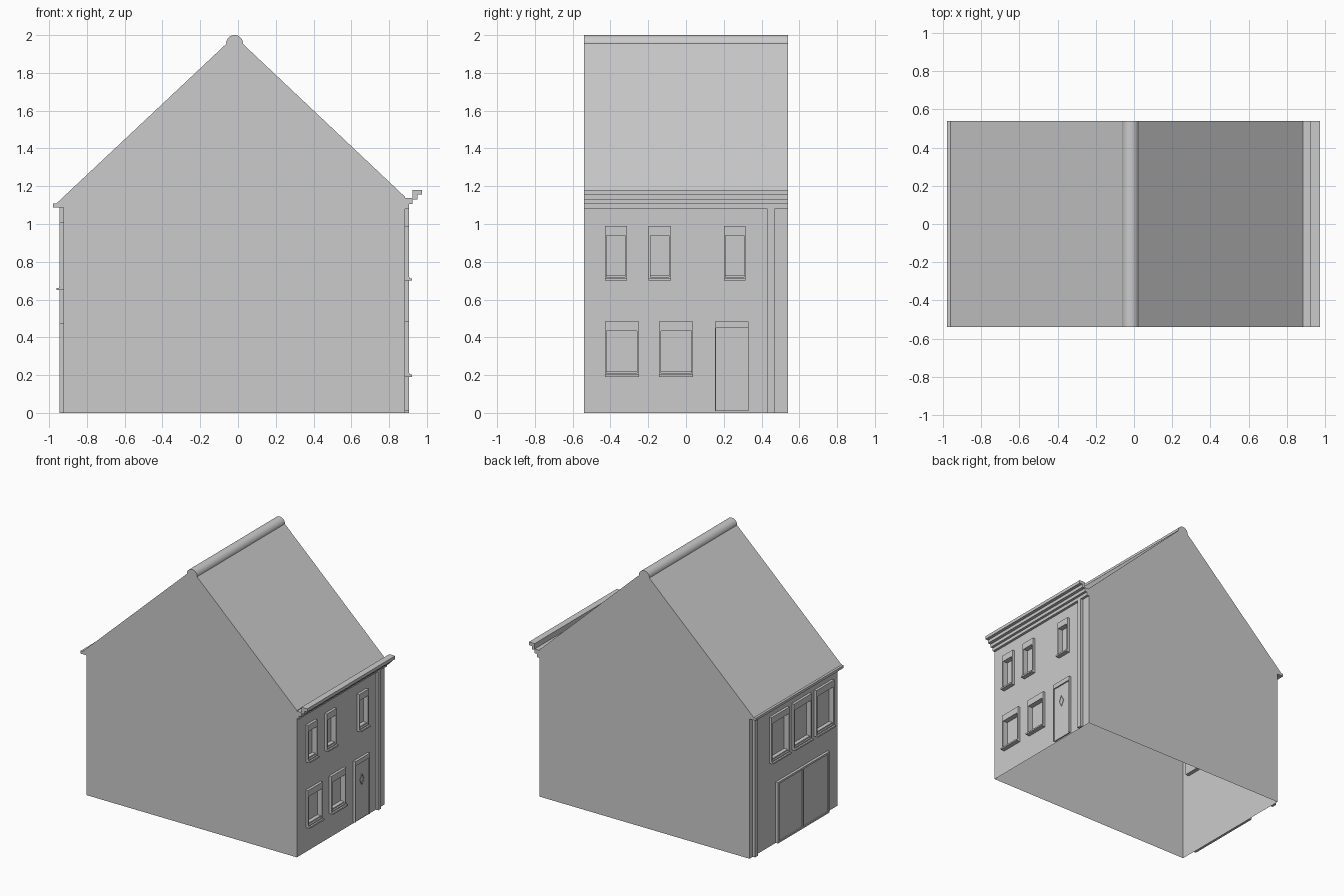
import bpy, bmesh, math

if "Cube" in bpy.data.objects:
    bpy.data.objects.remove(bpy.data.objects["Cube"])

grey = bpy.data.materials.new("plain grey")
grey.use_nodes = True
colour = (0.6, 0.6, 0.6, 1)
grey.diffuse_color = colour
grey.node_tree.nodes["Principled BSDF"].inputs["Base Color"].default_value = colour

HALF = 0.54              # half of the house depth
LEFT, RIGHT = -0.925, 0.885
EAVE = 1.143
APEX = (-0.018, 1.995)


def finish(name, bm, recalc=True):
    if recalc:
        bmesh.ops.recalc_face_normals(bm, faces=bm.faces)
    mesh = bpy.data.meshes.new(name)
    bm.to_mesh(mesh)
    bm.free()
    mesh.materials.append(grey)
    obj = bpy.data.objects.new(name, mesh)
    bpy.context.collection.objects.link(obj)
    return obj


def add_face(bm, points):
    return bm.faces.new([bm.verts.new(p) for p in points])


def extrude_profile(name, profile):
    """Closed x-z profile swept over the whole depth."""
    bm = bmesh.new()
    face = add_face(bm, [(x, -HALF, z) for x, z in profile])
    new = bmesh.ops.extrude_face_region(bm, geom=[face], use_keep_orig=True)["geom"]
    verts = [v for v in new if isinstance(v, bmesh.types.BMVert)]
    bmesh.ops.translate(bm, verts=verts, vec=(0, 2 * HALF, 0))
    return finish(name, bm)


def blocks(name, wall, boxes):
    """Boxes on a side wall: (inner, outer, y0, y1, z0, z1), offsets from the wall."""
    sign = 1 if wall > 0 else -1
    bm = bmesh.new()
    for a, b, y0, y1, z0, z1 in boxes:
        cube = bmesh.ops.create_cube(bm, size=1)["verts"]
        for v in cube:
            v.co.x = wall + sign * (b if v.co.x > 0 else a)
            v.co.y = y1 if v.co.y > 0 else y0
            v.co.z = z1 if v.co.z > 0 else z0
    return finish(name, bm)


def side_wall(name, wall, holes):
    """Thin wall sheet with rectangular openings."""
    ys = sorted({-HALF, HALF} | {y for h in holes for y in h[:2]})
    zs = sorted({0, EAVE} | {z for h in holes for z in h[2:]})
    bm = bmesh.new()
    for y0, y1 in zip(ys, ys[1:]):
        for z0, z1 in zip(zs, zs[1:]):
            cy, cz = (y0 + y1) / 2, (z0 + z1) / 2
            if any(h[0] < cy < h[1] and h[2] < cz < h[3] for h in holes):
                continue
            quad = [(wall, y0, z0), (wall, y1, z0), (wall, y1, z1), (wall, y0, z1)]
            add_face(bm, quad if wall > 0 else quad[::-1])
    bmesh.ops.remove_doubles(bm, verts=bm.verts, dist=0.0001)
    finish(name, bm, recalc=False)


def window(name, wall, y0, y1, z0, z1):
    """Lintel, stepped sill, deep frame and recessed pane; returns its opening."""
    low, high, t = z0 + 0.02, z1 - 0.04, 0.01
    blocks(name + "_lintel", wall, [(0, 0.02, y0, y1, high, z1)])
    blocks(name + "_sill", wall, [(0, 0.035, y0, y1, z0, z0 + 0.012),
                                  (0, 0.022, y0, y1, z0 + 0.012, low)])
    blocks(name + "_frame", wall, [(-0.03, 0.02, y0, y0 + t, low, high),
                                   (-0.03, 0.02, y1 - t, y1, low, high),
                                   (-0.03, 0.02, y0 + t, y1 - t, high - t, high),
                                   (-0.03, 0.01, y0 + t, y1 - t, low, low + t)])
    blocks(name + "_pane", wall, [(-0.03, -0.02, y0 + t, y1 - t, low + t, high - t)])
    return (y0, y1, low, high)


# Gables and roof slopes, open underneath
bm = bmesh.new()
gable = [(LEFT, 0), (RIGHT, 0), (RIGHT, EAVE), APEX, (LEFT, EAVE)]
add_face(bm, [(x, -HALF, z) for x, z in gable])
add_face(bm, [(x, HALF, z) for x, z in reversed(gable)])
finish("gable_walls", bm, recalc=False)
bm = bmesh.new()
for x, h in ((RIGHT, HALF), (LEFT, -HALF)):
    add_face(bm, [(x, -h, EAVE), (x, h, EAVE), (APEX[0], h, APEX[1]), (APEX[0], -h, APEX[1])])
finish("roof_slopes", bm, recalc=False)

# Half-round ridge cap
arc = [math.pi * i / 16 for i in range(17)]
ridge = extrude_profile("ridge_cap", [(APEX[0] + 0.045 * math.cos(a), 1.955 + 0.045 * math.sin(a))
                                      for a in arc])
bpy.context.view_layer.objects.active = ridge
ridge.select_set(True)
bpy.ops.object.shade_smooth_by_angle(angle=math.radians(30))

# Stepped cornice on one side, plain gutter on the other
cornice = [(RIGHT, 1.08)]
for i, x in enumerate((0.905, 0.925, 0.95, 0.975)):
    z = 1.08 + 0.025 * i
    cornice += [(x, z), (x, z + 0.025)]
cornice += [(0.925, 1.18), (0.925, 1.138), (RIGHT, 1.138)]
extrude_profile("stepped_cornice", cornice)
extrude_profile("rear_gutter", [(LEFT, 1.088), (-0.98, 1.088), (-0.98, 1.108),
                                (-0.962, 1.108), (LEFT, EAVE)])

# Windows and side walls
right_holes = []
for i, (a, b) in enumerate(((-0.43, -0.312), (-0.198, -0.079), (0.2, 0.316))):
    right_holes.append(window(f"upper_window_{i + 1}", RIGHT, a, b, 0.7, 0.99))
for i, (a, b) in enumerate(((-0.43, -0.25), (-0.143, 0.038))):
    right_holes.append(window(f"lower_window_{i + 1}", RIGHT, a, b, 0.19, 0.483))
side_wall("right_wall", RIGHT, right_holes)

left_holes = []
for i in range(3):
    y = 0.185 - 0.275 * i
    left_holes.append(window(f"rear_window_{i + 1}", LEFT, y - 0.11, y + 0.11, 0.65, 1.01))
side_wall("left_wall", LEFT, left_holes)

# Door with a diamond light
blocks("door_frame", RIGHT, [(0, 0.02, 0.153, 0.332, 0.45, 0.485),
                             (0, 0.02, 0.153, 0.158, 0.01, 0.45),
                             (0, 0.02, 0.327, 0.332, 0.01, 0.45)])
blocks("door_panel", RIGHT, [(0, 0.01, 0.158, 0.327, 0.01, 0.45)])
bm = bmesh.new()
diamond = add_face(bm, [(RIGHT + 0.015, 0.24 + y, 0.315 + z)
                        for y, z in ((-0.024, 0), (0, -0.044), (0.024, 0), (0, 0.044))])
bmesh.ops.inset_individual(bm, faces=[diamond], thickness=0.004)
bmesh.ops.translate(bm, verts=diamond.verts, vec=(-0.004, 0, 0))
finish("door_diamond", bm, recalc=False)

# Double garage doors
posts = [(0, 0.02, y - 0.008, y + 0.008, 0, 0.46) for y in (-0.41, -0.095, 0.21)]
blocks("garage_frame", LEFT, posts + [(0, 0.02, -0.418, 0.218, 0.46, 0.475),
                                      (0, 0.02, -0.402, 0.202, 0, 0.012)])
blocks("garage_doors", LEFT, [(0, 0.012, -0.402, -0.103, 0.012, 0.46),
                              (0, 0.012, -0.087, 0.202, 0.012, 0.46)])

# Downpipes
blocks("right_downpipe", RIGHT, [(0, 0.02, 0.432, 0.468, 0, 1.08)])
blocks("left_downpipe", LEFT, [(0, 0.02, 0.462, 0.5, 0, 1.088)])
